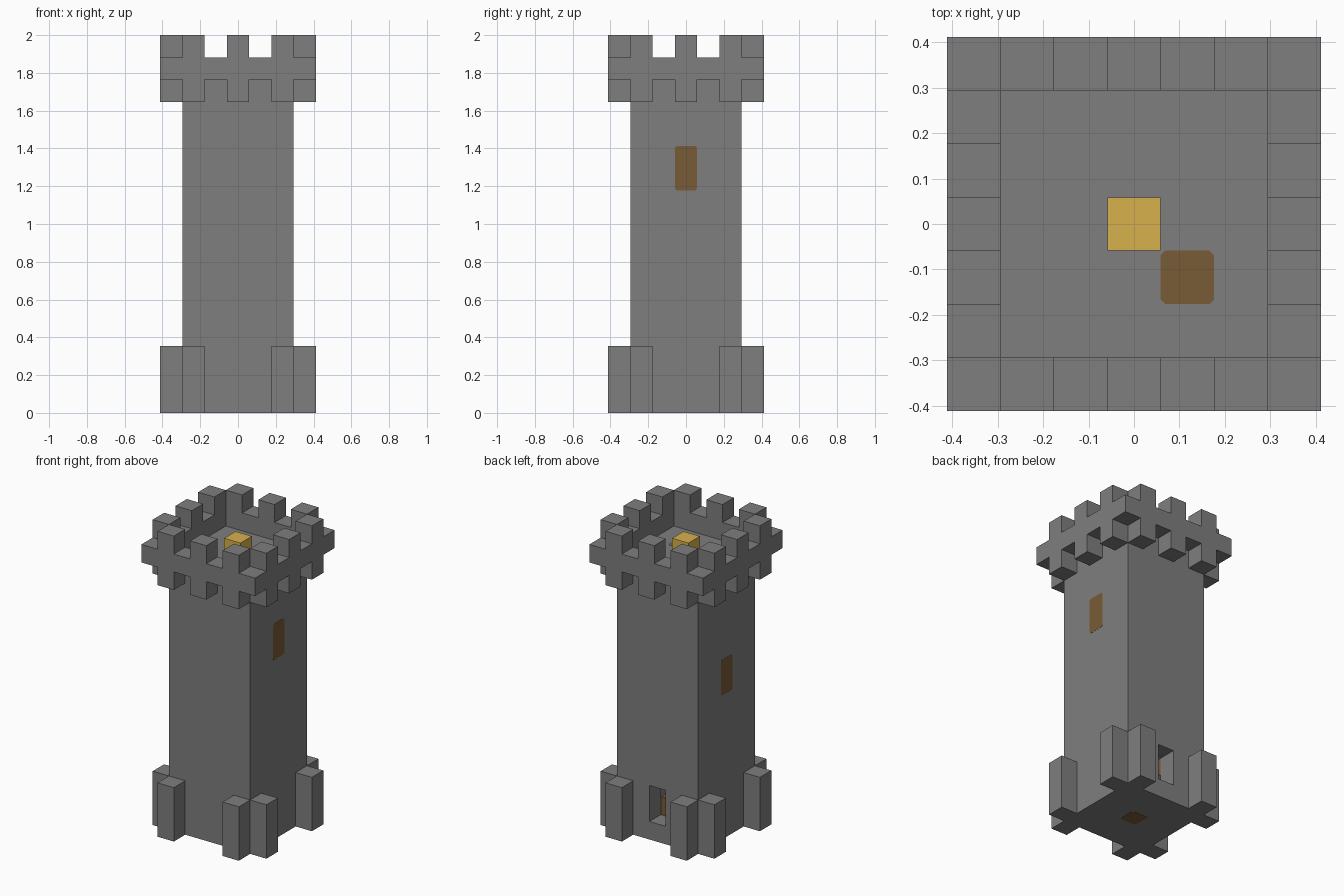
import bpy
import bmesh
from mathutils import Matrix, Vector

U = 2 / 17          # edge of one building block
THIN = 0.002        # thickness of the flush panels

if "Cube" in bpy.data.objects:
    bpy.data.objects.remove(bpy.data.objects["Cube"])


def material(name, r, g, b):
    mat = bpy.data.materials.new(name)
    mat.use_nodes = True
    mat.diffuse_color = (r, g, b, 1)
    mat.node_tree.nodes["Principled BSDF"].inputs["Base Color"].default_value = (r, g, b, 1)
    return mat


stone = material("grey_stone", 0.21, 0.21, 0.21)
wood = material("brown_wood", 0.19, 0.105, 0.038)
gold = material("gold", 0.68, 0.44, 0.075)


def finish(name, bm, mat):
    mesh = bpy.data.meshes.new(name)
    bm.to_mesh(mesh)
    bm.free()
    obj = bpy.data.objects.new(name, mesh)
    bpy.context.collection.objects.link(obj)
    if mat:
        mesh.materials.append(mat)
    return obj


def blocks(name, boxes, mat):
    """Boxes given as (centre x, centre y, bottom layer, width, depth, layers) in blocks."""
    bm = bmesh.new()
    for x, y, z, w, d, h in boxes:
        place = Matrix.Translation(Vector((x, y, z + h / 2)) * U)
        size = Matrix.Diagonal((w * U, d * U, h * U, 1))
        bmesh.ops.create_cube(bm, size=1, matrix=place @ size)
    return finish(name, bm, mat)


def cut(obj, *boxes):
    for box in boxes:
        cutter = blocks("cutter", [box], None)
        cutter.hide_render = True
        mod = obj.modifiers.new("cut", "BOOLEAN")
        mod.operation = "DIFFERENCE"
        mod.solver = "EXACT"
        mod.object = cutter
        bpy.context.view_layer.objects.active = obj
        bpy.ops.object.modifier_apply(modifier=mod.name)
        bpy.data.objects.remove(cutter)


def panel(name, centre, size, axis):
    """Thin wooden panel with clipped corners, its thin side along the given axis."""
    bm = bmesh.new()
    dims = [s * U for s in size]
    dims[axis] = THIN
    place = Matrix.Translation(Vector(centre))
    bmesh.ops.create_cube(bm, size=1, matrix=place @ Matrix.Diagonal((*dims, 1)))
    short = [e for e in bm.edges if abs((e.verts[0].co - e.verts[1].co)[axis]) > THIN / 2]
    bmesh.ops.bevel(bm, geom=short, offset=0.01, segments=1, affect="EDGES")
    return finish(name, bm, wood)


def four_sides(spots, layer, layers):
    """Outer blocks at the given spots along all four walls."""
    result = []
    for s in (-3, 3):
        for t in spots:
            result += [(t, s, layer, 1, 1, layers), (s, t, layer, 1, 1, layers)]
    return result


# Hollow tower with a door at the back
tower = blocks("tower_walls", [(0, 0, 0, 5, 5, 15)], stone)
cut(tower, (0, 0, 1, 3, 3, 13), (0, 2, 1, 1, 1.5, 2))

# Corner buttresses, corbels, parapet and merlons
blocks("buttresses", four_sides((-2, 2), 0, 3), stone)
blocks("corbels", four_sides((-2, 0, 2), 14, 1), stone)
parapet = blocks("parapet", [(0, 0, 15, 7, 7, 1)], stone)
cut(parapet, (0, 0, 14.5, 5, 5, 2))
blocks("merlons", four_sides((-2, 0, 2), 16, 1), stone)

# Spiral stair around a central post
blocks("stair_post", [(0, 0, 1, 1, 1, 13)], wood)
turn = [(0, 1), (-1, 1), (-1, 0), (-1, -1), (0, -1), (1, -1), (1, 0), (1, 1)]
blocks("spiral_stair", [(*turn[i % 8], i + 1, 1, 1, 1) for i in range(13)], wood)

# Wooden panels flush with the stone
panel("right_window", (2.5 * U, 0, 11 * U), (1, 1, 2), 0)
panel("left_window", (-2.5 * U, 0, 9 * U), (1, 1, 2), 0)
panel("roof_hatch", (U, -U, 15 * U), (1, 1, 1), 2)
panel("post_foot", (0, 0, 0), (1, 1, 1), 2)

# Gold block on the roof
blocks("gold_block", [(0, 0, 15, 1, 1, 1)], gold)
